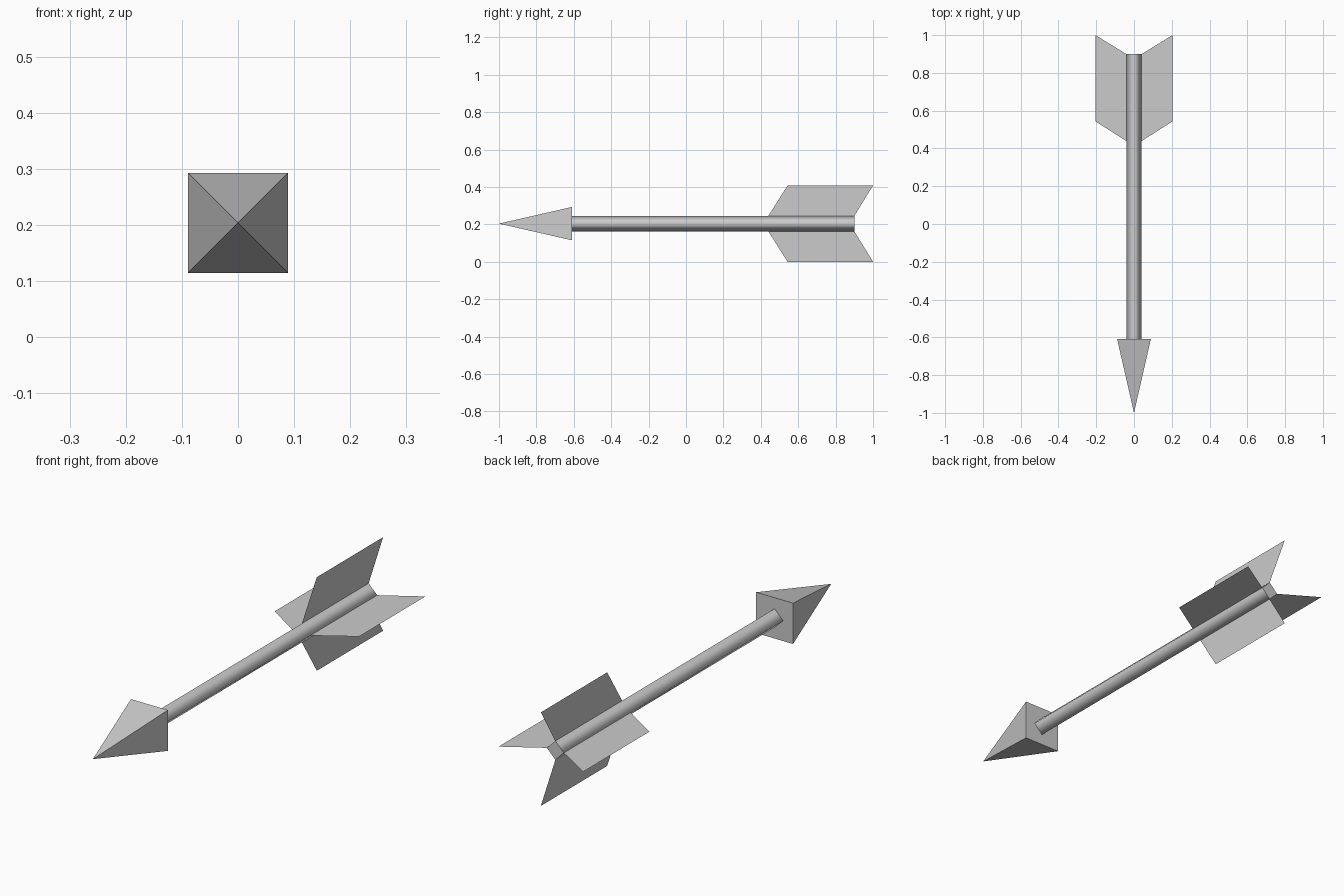
import bpy
import bmesh
from math import cos, sin, pi
from mathutils import Matrix

default = bpy.data.objects.get("Cube")
if default:
    bpy.data.objects.remove(default, do_unlink=True)

AXIS_Z = 0.204       # height of the arrow's centre line
HEAD_BASE = -0.61    # where head and shaft meet
SHAFT_END = 0.9

grey = bpy.data.materials.new("plain_grey")
grey.use_nodes = True
colour = (0.6, 0.6, 0.6, 1)
grey.diffuse_color = colour
grey.node_tree.nodes["Principled BSDF"].inputs["Base Color"].default_value = colour


def finish(name, bm):
    mesh = bpy.data.meshes.new(name)
    bm.to_mesh(mesh)
    bm.free()
    mesh.materials.append(grey)
    obj = bpy.data.objects.new(name, mesh)
    obj.location.z = AXIS_Z
    bpy.context.collection.objects.link(obj)
    return obj


def four_sided(name, front, back, r_front, r_back, turn, smooth=False):
    """Four-sided cone or prism running along y."""
    bm = bmesh.new()
    place = (Matrix.Translation((0, (front + back) / 2, 0))
             @ Matrix.Rotation(pi / 2, 4, "X") @ Matrix.Rotation(turn, 4, "Z"))
    bmesh.ops.create_cone(bm, cap_ends=True, segments=4, radius1=r_back,
                          radius2=r_front, depth=back - front, matrix=place)
    bmesh.ops.remove_doubles(bm, verts=bm.verts, dist=0.0001)
    bm.normal_update()
    # Round the shading along the sides, keep the end caps crisp
    if smooth:
        for face in bm.faces:
            face.smooth = abs(face.normal.y) < 0.5
        for edge in bm.edges:
            edge.smooth = all(f.smooth for f in edge.link_faces)
    return finish(name, bm)


# Pyramid head and diamond-section shaft
four_sided("arrow_head", -1, HEAD_BASE, 0, 0.089 * 2 ** 0.5, pi / 4)
four_sided("shaft", HEAD_BASE, SHAFT_END, 0.041, 0.041, 0, smooth=True)

# Four swept, sheet-thin fins around the shaft: (distance from axis, y)
FIN = [(0.041, 0.44), (0.204, 0.543), (0.204, 1.0), (0.041, SHAFT_END)]
for i, side in enumerate(("left", "top", "right", "bottom")):
    a = i * pi / 2
    bm = bmesh.new()
    bm.faces.new([bm.verts.new((r * cos(a), y, r * sin(a))) for r, y in FIN])
    finish("fin_" + side, bm)
